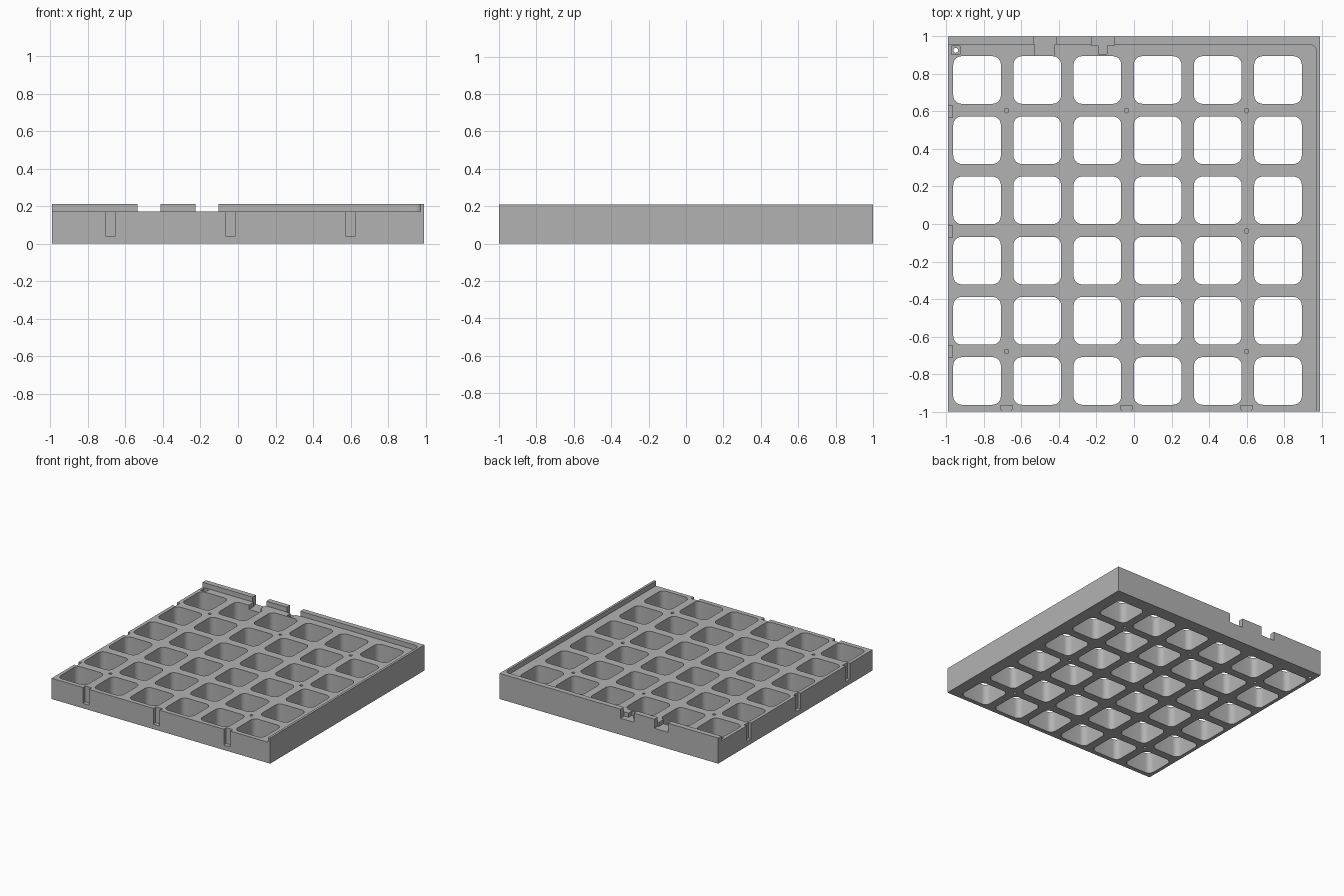
import bpy, bmesh, math

if "Cube" in bpy.data.objects:
    bpy.data.objects.remove(bpy.data.objects["Cube"])

HX, HY = 0.992, 1.0            # half sizes of the tray
DECK, TOP = 0.17, 0.21         # deck height and rim height
PITCH = 0.321

grey = bpy.data.materials.new("plain grey")
grey.diffuse_color = (0.45, 0.45, 0.45, 1)
grey.use_nodes = True
grey.node_tree.nodes["Principled BSDF"].inputs["Base Color"].default_value = grey.diffuse_color


def prism(bm, pts, z0, z1):
    """Extrude a counter-clockwise outline from z0 to z1."""
    face = bm.faces.new([bm.verts.new((x, y, z0)) for x, y in pts])
    top = bmesh.ops.extrude_face_region(bm, geom=[face])
    verts = [g for g in top["geom"] if isinstance(g, bmesh.types.BMVert)]
    bmesh.ops.translate(bm, verts=verts, vec=(0, 0, z1 - z0))


def box(x0, x1, y0, y1):
    return [(x0, y0), (x1, y0), (x1, y1), (x0, y1)]


def arc(cx, cy, r, a0, a1, n):
    return [(cx + r * math.cos(math.radians(a0 + (a1 - a0) * i / n)),
             cy + r * math.sin(math.radians(a0 + (a1 - a0) * i / n))) for i in range(n + 1)]


def rounded(cx, cy, h, r):
    pts = []
    for k, (sx, sy) in enumerate([(1, 1), (-1, 1), (-1, -1), (1, -1)]):
        pts += arc(cx + sx * (h - r), cy + sy * (h - r), r, 90 * k, 90 * k + 90, 6)
    return pts


def circle(cx, cy, r):
    return arc(cx, cy, r, 0, 360, 16)[:-1]


def make(name, prisms):
    bm = bmesh.new()
    for p in prisms:
        prism(bm, *p)
    bmesh.ops.recalc_face_normals(bm, faces=bm.faces)
    me = bpy.data.meshes.new(name)
    bm.to_mesh(me)
    bm.free()
    me.materials.append(grey)
    ob = bpy.data.objects.new(name, me)
    bpy.context.collection.objects.link(ob)
    return ob


tray = make("tray", [(box(-HX, HX, -HY, HY), 0, TOP)])

# deck cut that leaves the rim along the back and right, with a rounded inner corner
RX, RY = 0.973, 0.957
deck = make("deck_cutter", [([(-1.2, -1.2), (RX, -1.2)]
                             + arc(RX - 0.035, RY - 0.035, 0.035, 0, 90, 6)
                             + [(-1.2, RY)], DECK, 0.4)])

# six by six grid of through pockets
pockets = make("pocket_cutter", [
    (rounded(-0.837 + PITCH * i, -0.837 + PITCH * j, 0.127, 0.045), -0.1, 0.4)
    for i in range(6) for j in range(6)])

# dovetail slots on the front and left sides
slots = []
for c in (-0.68, -0.04, 0.60):
    slots.append(([(c - 0.024, -1.02), (c + 0.024, -1.02), (c + 0.031, -0.967),
                   (c - 0.031, -0.967)], 0.04, 0.4))
    slots.append(([(-1.02, c + 0.024), (-1.02, c - 0.024), (-0.967, c - 0.031),
                   (-0.967, c + 0.031)], 0.04, 0.4))
# T-shaped notches through the back rim
slots.append(([(-0.527, 0.88), (-0.423, 0.88), (-0.423, 0.957), (-0.413, 0.957),
               (-0.413, 1.1), (-0.537, 1.1), (-0.537, 0.957), (-0.527, 0.957)], 0.135, 0.4))
slots.append(([(-0.19, 0.907), (-0.145, 0.907), (-0.145, 0.953), (-0.105, 0.953),
               (-0.105, 1.1), (-0.227, 1.1), (-0.227, 0.953), (-0.19, 0.953)], 0.135, 0.4))
# square recess in the back left corner
slots.append((box(-0.973, -0.927, 0.903, 0.949), 0.13, 0.19))
slots = make("slot_cutter", slots)

# blind holes at rib crossings, and the corner through hole
holes = [(circle(-0.95, 0.926, 0.013), -0.1, 0.4)]
for x, y in ((-0.68, 0.605), (-0.04, 0.605), (0.60, 0.605),
             (0.60, -0.037), (-0.68, -0.68), (0.60, -0.68)):
    holes += [(circle(x, y, 0.012), 0.11, 0.4), (circle(x, y, 0.012), -0.1, 0.06)]
holes = make("hole_cutter", holes)

cutters = [deck, pockets, slots, holes]
for c in cutters:
    c.hide_render = True
    mod = tray.modifiers.new(c.name, "BOOLEAN")
    mod.operation, mod.solver, mod.object = "DIFFERENCE", "EXACT", c

# bake the cuts and drop the cutters
deps = bpy.context.evaluated_depsgraph_get()
mesh = bpy.data.meshes.new_from_object(tray.evaluated_get(deps))
tray.modifiers.clear()
tray.data = mesh
for c in cutters:
    bpy.data.objects.remove(c)

bpy.context.view_layer.objects.active = tray
tray.select_set(True)
bpy.ops.object.shade_smooth_by_angle(angle=math.radians(30))
